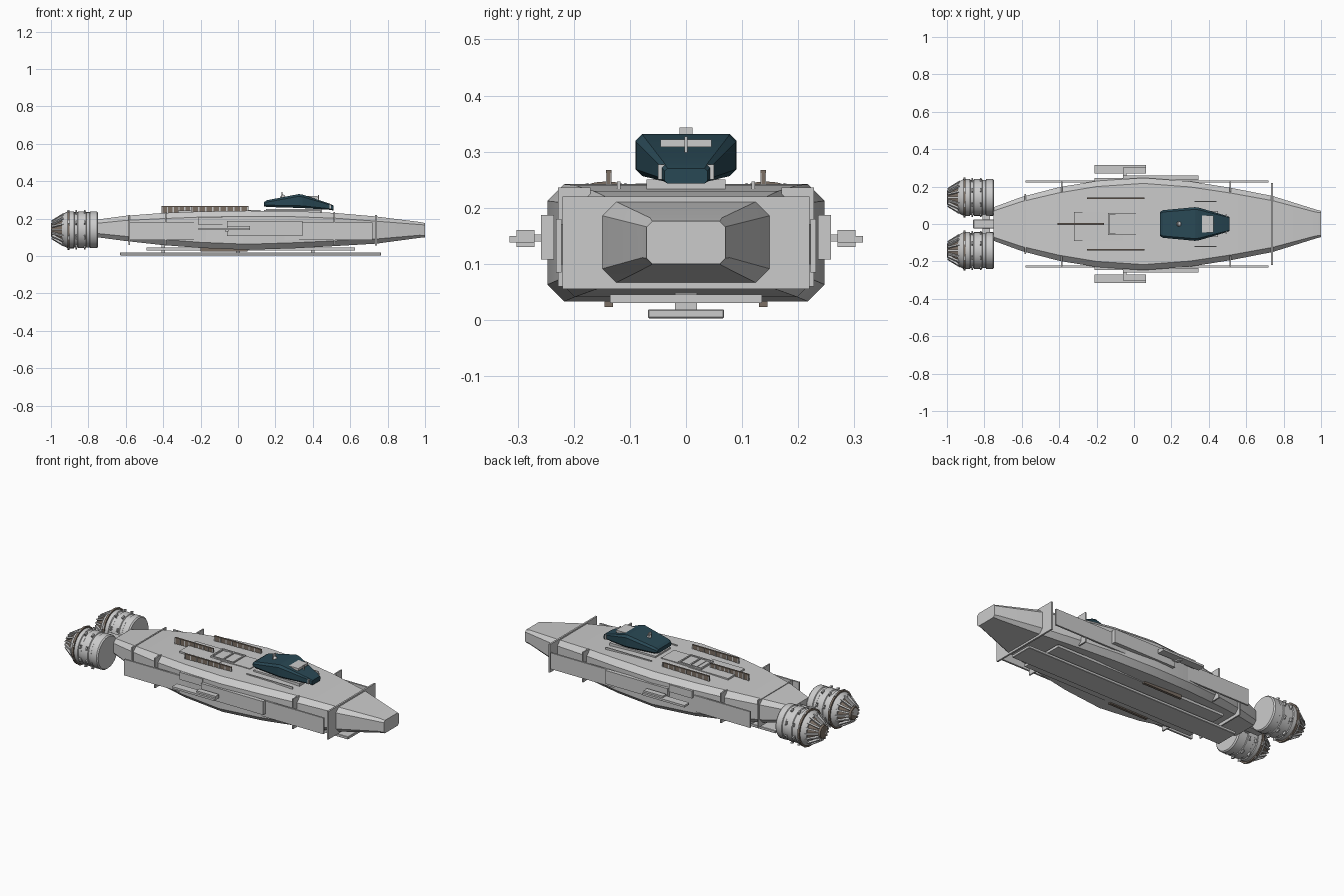
import bpy, bmesh, math
from mathutils import Matrix, Vector

if "Cube" in bpy.data.objects:
    bpy.data.objects.remove(bpy.data.objects["Cube"])


def material(name, rgb):
    m = bpy.data.materials.new(name)
    m.use_nodes = True
    m.diffuse_color = (*rgb, 1)
    m.node_tree.nodes["Principled BSDF"].inputs["Base Color"].default_value = (*rgb, 1)
    return m


GREY = material("light grey", (0.6, 0.6, 0.6))
TEAL = material("dark teal", (0.022, 0.065, 0.09))
BROWN = material("brown metal", (0.2, 0.16, 0.13))


def finish(name, bm, mat, angle=25):
    bmesh.ops.recalc_face_normals(bm, faces=bm.faces)
    me = bpy.data.meshes.new(name)
    bm.to_mesh(me)
    bm.free()
    me.materials.append(mat)
    me.shade_smooth()
    me.set_sharp_from_angle(angle=math.radians(angle))
    ob = bpy.data.objects.new(name, me)
    bpy.context.scene.collection.objects.link(ob)
    return ob


def box(name, xs, ys, zs, mat=GREY, bevel=0):
    """Box given by its extents on each axis."""
    bm = bmesh.new()
    size = [b - a for a, b in (xs, ys, zs)]
    mid = [(a + b) / 2 for a, b in (xs, ys, zs)]
    bmesh.ops.create_cube(bm, size=1, matrix=Matrix.Translation(mid) @ Matrix.Diagonal((*size, 1)))
    if bevel:
        bmesh.ops.bevel(bm, geom=bm.edges[:], offset=bevel, segments=1, affect='EDGES')
    return finish(name, bm, mat)


def pair(name, xs, ys, zs, mat=GREY, bevel=0):
    """Box on the left and its mirror on the right."""
    box("left_" + name, xs, ys, zs, mat, bevel)
    box("right_" + name, xs, (-ys[1], -ys[0]), zs, mat, bevel)


def loft(name, rings, mat, angle=25):
    bm = bmesh.new()
    loops = [[bm.verts.new(p) for p in ring] for ring in rings]
    for a, b in zip(loops, loops[1:]):
        for i in range(len(a)):
            j = (i + 1) % len(a)
            bm.faces.new((a[i], a[j], b[j], b[i]))
    bm.faces.new(loops[0])
    bm.faces.new(loops[-1])
    return finish(name, bm, mat, angle)


def cut_box(x, w, lo, hi, c):
    """Rectangular cross-section with cut corners."""
    return [(x, y, z) for y, z in (
        (-w, lo + c), (-w + c, lo), (w - c, lo), (w, lo + c),
        (w, hi - c), (w - c, hi), (-w + c, hi), (-w, hi - c))]


def lathe(name, center, profile, mat, sides=32):
    """Profile of (x, radius) turned around a lengthwise axis."""
    cy, cz = center
    turns = [math.tau * i / sides for i in range(sides)]
    return loft(name, [[(x, cy + r * math.cos(t), cz + r * math.sin(t)) for t in turns]
                       for x, r in profile], mat)


# Hull: x, half width, bottom, top, corner cut
hull = [(-.75, .09, .10, .195, .02), (-.6, .145, .08, .215, .025), (-.4, .197, .058, .23, .03),
        (-.2, .23, .043, .238, .03), (.05, .247, .033, .242, .03), (.3, .228, .041, .24, .03),
        (.52, .193, .053, .23, .028), (.74, .15, .066, .211, .025), (.97, .078, .097, .182, .014),
        (1, .07, .10, .176, .01)]
loft("hull", [cut_box(*s) for s in hull], GREY, 20)

# Collar plates across the hull
box("front_collar", (.733, .743), (-.22, .22), (.055, .22))
box("rear_collar", (-.585, -.577), (-.16, .16), (.06, .22))

# Side rails, panels and pods
pair("side_rail", (-.58, .72), (.222, .232), (.085, .18))
pair("side_panel", (-.06, .345), (.235, .258), (.108, .187))
pair("rear_side_panel", (-.21, -.06), (.22, .246), (.165, .208))
pair("pod_body", (-.06, .065), (.27, .302), (.138, .16))
pair("pod_wing", (-.21, .065), (.27, .315), (.138, .15))
pair("pod_lower", (-.07, -.05), (.27, .302), (.13, .14))
pair("pod_strut", (-.06, -.04), (.24, .275), (.14, .152))
for label, x in (("rear", -.385), ("front", .515)):
    pair(label + "_rail_bracket", (x - .004, x + .004), (.17, .228), (.17, .236))
    pair(label + "_lower_bracket", (x - .004, x + .004), (.17, .228), (.06, .1))

# Belly plates
box("keel_plate", (-.63, .765), (-.068, .068), (.003, .019), GREY, .002)
box("belly_plate", (-.49, .625), (-.135, .135), (.03, .045))
for x in (-.4, 0, .4):
    box("keel_post", (x - .01, x + .01), (-.02, .02), (.015, .06))
pair("belly_fairing", (-.2, .05), (.13, .145), (.023, .045), BROWN)

# Deck plates and raised hatch frame
box("rear_deck_plate", (-.32, -.06), (-.09, .065), (.225, .243))
box("middle_deck_plate", (-.1, .12), (-.06, .06), (.23, .246))
pair("hatch_side", (-.14, .01), (.05, .058), (.235, .252))
for x in (-.14, -.065, .002):
    box("hatch_crossbar", (x, x + .008), (-.058, .058), (.235, .252))
pair("deck_trim", (.14, .44), (.117, .123), (.225, .247))
box("cockpit_base", (.15, .45), (-.07, .07), (.23, .25))


# Slotted deck fins
def fin(name, x0, x1, y):
    box(name + "_core", (x0, x1), (y - .003, y + .003), (.225, .262), BROWN)
    box(name + "_top_rail", (x0, x1), (y - .005, y + .005), (.262, .267), BROWN)
    count = 8
    for i in range(count + 1):
        x = x0 + (x1 - x0 - .006) * i / count
        box(name + "_rib", (x, x + .006), (y - .005, y + .005), (.23, .264), GREY)


fin("left_fin", -.25, .055, .138)
fin("right_fin", -.25, .055, -.138)
fin("center_fin", -.41, -.16, 0)

# Cockpit
cab = [(.14, .065, .265, .288, .008), (.155, .074, .262, .298, .01), (.325, .09, .257, .331, .012),
       (.345, .088, .256, .328, .012), (.49, .045, .247, .28, .006), (.51, .038, .243, .27, .005)]
loft("cockpit", [cut_box(*s) for s in cab], TEAL, 10)
box("cockpit_front_trim", (.488, .496), (-.05, .05), (.25, .277))
box("cockpit_roof_plate", (.35, .425), (-.045, .045), (.308, .322), GREY)
box("roof_plate_mast", (.427, .433), (-.003, .003), (.29, .327))

# Roof sensor dome and mast
bm = bmesh.new()
bmesh.ops.create_uvsphere(bm, u_segments=16, v_segments=8, radius=.013,
                          matrix=Matrix.Translation((.24, 0, .315)))
finish("sensor_dome", bm, GREY, 40)
box("sensor_mast", (.233, .238), (-.012, .012), (.29, .343), GREY)

# Engines
for label, side in (("left", 1), ("right", -1)):
    c = (side * .142, .14)
    lathe(label + "_engine_body", c, [
        (-.748, .092), (-.755, .098), (-.79, .098), (-.793, .094), (-.81, .094), (-.813, .098),
        (-.855, .098), (-.858, .094), (-.875, .094), (-.878, .099), (-.91, .099),
        (-.93, .088), (-.94, .08)], GREY)
    lathe(label + "_engine_ring", c, [(-.9, .09), (-.9, .107), (-.912, .107), (-.912, .09)], BROWN)
    lathe(label + "_nozzle", c, [(-.935, .075), (-.95, .068), (-.985, .042), (-1, .036)], BROWN)
    lathe(label + "_nozzle_cap", c, [(-.985, .035), (-1, .03)], GREY)
    # Slanted vanes around the nozzle
    for i in range(16):
        bm = bmesh.new()
        slant = Matrix.Rotation(math.radians(-32), 4, 'Y')
        place = (Matrix.Translation((0, *c)) @ Matrix.Rotation(math.tau * i / 16, 4, 'X')
                 @ Matrix.Translation((-.962, 0, .064)) @ slant)
        bmesh.ops.create_cube(bm, size=1, matrix=place @ Matrix.Diagonal((.075, .009, .014, 1)))
        finish(label + "_nozzle_vane", bm, GREY)
    # Small latches on the casing
    for i in range(8):
        for x in (-.82, -.865, -.905):
            bm = bmesh.new()
            place = (Matrix.Translation((0, *c)) @ Matrix.Rotation(math.tau * (i + .5) / 8, 4, 'X')
                     @ Matrix.Translation((x, 0, .1)))
            bmesh.ops.create_cube(bm, size=1, matrix=place @ Matrix.Diagonal((.008, .02, .018, 1)))
            finish(label + "_casing_latch", bm, GREY)

# Engine mount
box("engine_mount", (-.86, -.74), (-.025, .025), (.115, .17), GREY, .004)
box("engine_crossbeam", (-.81, -.77), (-.08, .08), (.125, .16))
